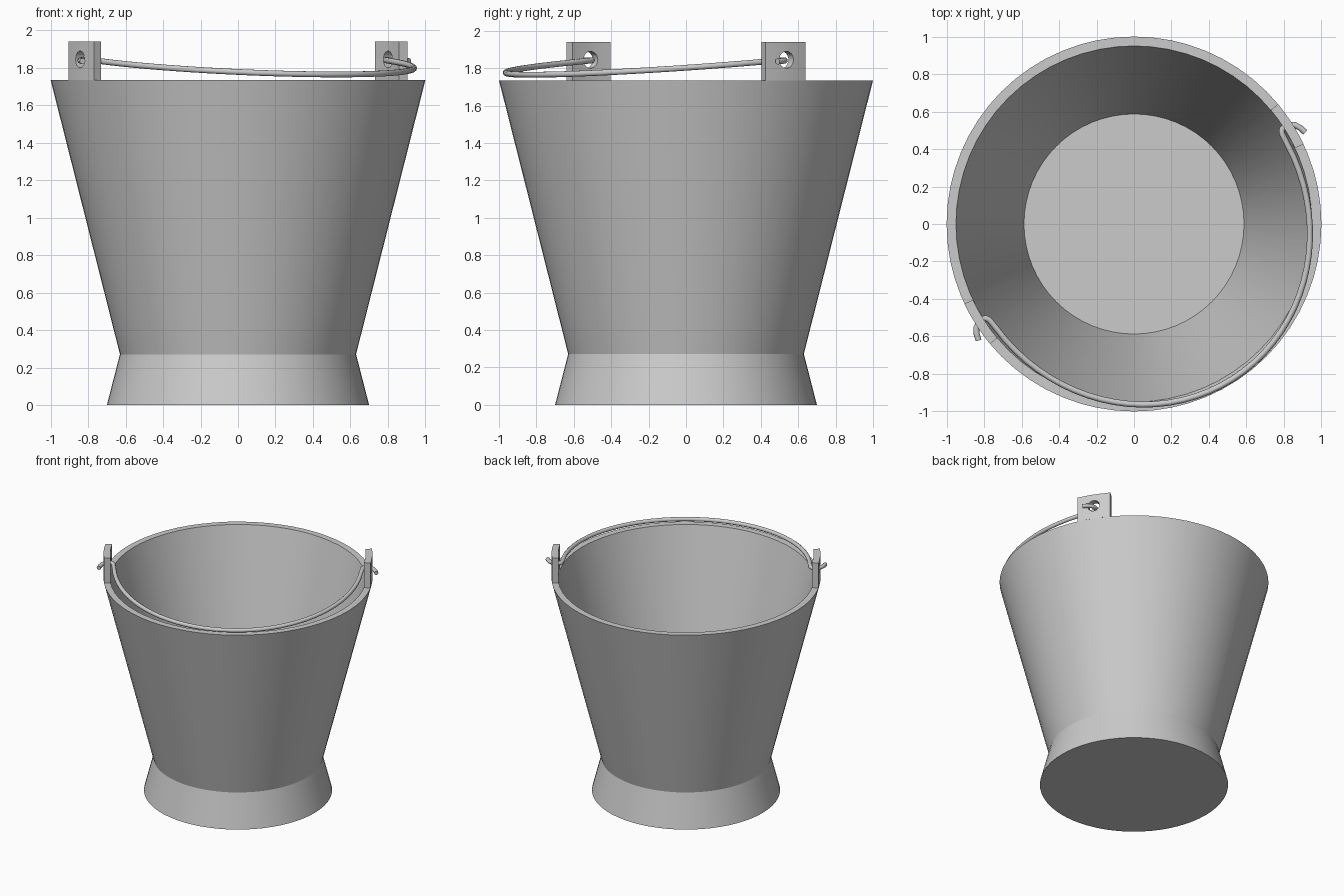
import bpy, bmesh, math
from mathutils import Vector

if "Cube" in bpy.data.objects:
    bpy.data.objects.remove(bpy.data.objects["Cube"])

SEGMENTS = 64
RIM_Z, LUG_TOP = 1.735, 1.94
LUG_ANGLE, LUG_HALF = math.radians(32.5), math.radians(7.3)
HOLE_Z, HOLE_R, WIRE_R = 1.845, 0.045, 0.016
U = Vector((math.cos(LUG_ANGLE), math.sin(LUG_ANGLE), 0))   # lug to lug
V = Vector((math.sin(LUG_ANGLE), -math.cos(LUG_ANGLE), 0))  # towards the handle


def smooth(obj, degrees=20):
    bpy.ops.object.select_all(action='DESELECT')
    obj.select_set(True)
    bpy.context.view_layer.objects.active = obj
    bpy.ops.object.shade_smooth_by_angle(angle=math.radians(degrees))


def finish(name, bm):
    bmesh.ops.recalc_face_normals(bm, faces=bm.faces)
    mesh = bpy.data.meshes.new(name)
    bm.to_mesh(mesh)
    bm.free()
    obj = bpy.data.objects.new(name, mesh)
    bpy.context.collection.objects.link(obj)
    return obj


# Bucket: flared foot, tapered wall, rim and raised inner floor
profile = [(0.70, 0), (0.63, 0.272), (1.0, RIM_Z), (0.95, RIM_Z), (0.587, 0.30)]
bm = bmesh.new()
rings = []
for r, z in profile:
    rings.append([bm.verts.new((r * math.cos(a), r * math.sin(a), z))
                  for a in (math.tau * i / SEGMENTS for i in range(SEGMENTS))])
for lower, upper in zip(rings, rings[1:]):
    for i in range(SEGMENTS):
        j = (i + 1) % SEGMENTS
        bm.faces.new((lower[i], lower[j], upper[j], upper[i]))
bm.faces.new(rings[0])
bm.faces.new(rings[-1])
smooth(finish("bucket", bm))

# Hole cutter running through both lugs
bpy.ops.mesh.primitive_cylinder_add(vertices=24, radius=HOLE_R, depth=2.4,
                                    location=(0, 0, HOLE_Z),
                                    rotation=(0, math.pi / 2, LUG_ANGLE))
cutter = bpy.context.object
cutter.name = "hole_cutter"
cutter.hide_render = True


# Curved lugs standing on the rim
def make_lug(name, centre, steps=4):
    bm = bmesh.new()
    sections = []
    for i in range(steps + 1):
        a = centre + LUG_HALF * (2 * i / steps - 1)
        sections.append([bm.verts.new((r * math.cos(a), r * math.sin(a), z))
                         for r, z in ((0.95, RIM_Z), (1.0, RIM_Z),
                                      (1.0, LUG_TOP), (0.95, LUG_TOP))])
    for s, t in zip(sections, sections[1:]):
        for k in range(4):
            n = (k + 1) % 4
            bm.faces.new((s[k], s[n], t[n], t[k]))
    bm.faces.new(sections[0])
    bm.faces.new(sections[-1])
    lug = finish(name, bm)
    smooth(lug)
    hole = lug.modifiers.new("hole", 'BOOLEAN')
    hole.operation, hole.object, hole.solver = 'DIFFERENCE', cutter, 'EXACT'
    bpy.ops.object.modifier_apply(modifier=hole.name)
    smooth(lug)


make_lug("right_lug", LUG_ANGLE)
make_lug("left_lug", LUG_ANGLE + math.pi)
bpy.data.objects.remove(cutter)

# Wire handle: drooping half ellipse with hooked ends through the lugs
hook = [(1.033, 0.078), (1.024, 0.045), (1.008, 0.016), (0.985, 0.002),
        (0.958, -0.006), (0.938, -0.002), (0.926, 0.015)]
arc = [(0.922 * math.cos(t), 0.98 * math.sin(t))
       for t in (math.pi * i / 40 for i in range(2, 39))]
path = hook + arc + [(-u, v) for u, v in reversed(hook)]
curve = bpy.data.curves.new("handle", 'CURVE')
curve.dimensions = '3D'
curve.bevel_depth = WIRE_R
curve.bevel_resolution = 3
curve.use_fill_caps = True
spline = curve.splines.new('POLY')
spline.points.add(len(path) - 1)
for point, (u, v) in zip(spline.points, path):
    z = HOLE_Z - 0.003 - 0.077 * v / 0.98
    point.co = (*(U * u + V * v + Vector((0, 0, z))), 1)
handle = bpy.data.objects.new("handle", curve)
bpy.context.collection.objects.link(handle)
bpy.ops.object.select_all(action='DESELECT')
handle.select_set(True)
bpy.context.view_layer.objects.active = handle
bpy.ops.object.convert(target='MESH')
smooth(bpy.context.object, 50)
